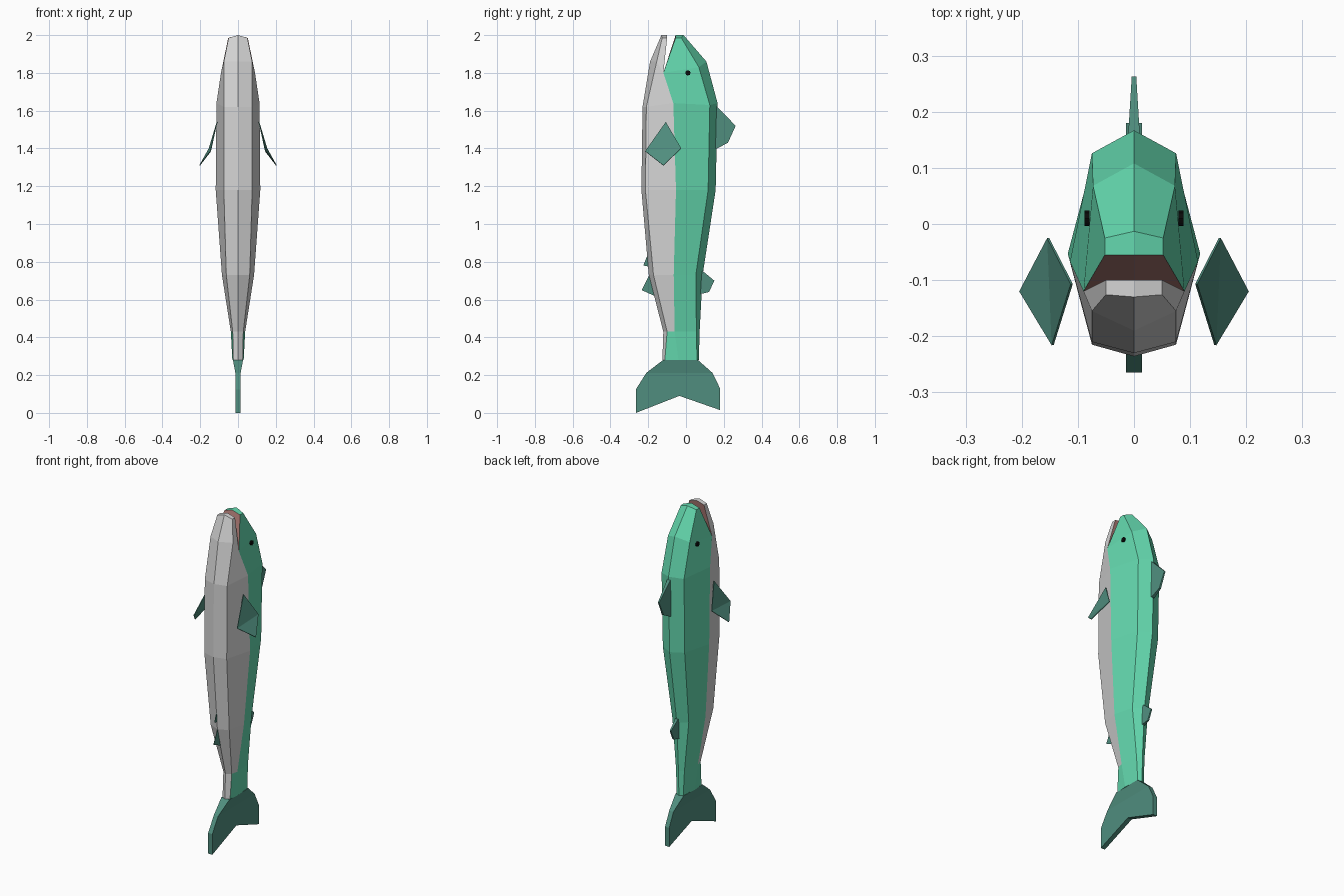
import bpy, bmesh, math
from mathutils import Matrix

if "Cube" in bpy.data.objects:
    bpy.data.objects.remove(bpy.data.objects["Cube"], do_unlink=True)


def material(name, rgb):
    m = bpy.data.materials.new(name)
    m.use_nodes = True
    m.diffuse_color = (*rgb, 1)
    m.node_tree.nodes["Principled BSDF"].inputs["Base Color"].default_value = (*rgb, 1)
    return m


GREEN = material("sea_green", (0.125, 0.68, 0.42))
WHITE = material("belly_grey", (0.66, 0.66, 0.66))
TEAL = material("fin_teal", (0.08, 0.27, 0.21))
MOUTH = material("mouth_pink", (0.40, 0.19, 0.17))
BLACK = material("eye_black", (0.003, 0.003, 0.003))


def finish(name, bm, mats):
    bmesh.ops.recalc_face_normals(bm, faces=bm.faces[:])
    mesh = bpy.data.meshes.new(name)
    bm.to_mesh(mesh)
    bm.free()
    for m in mats:
        mesh.materials.append(m)
    ob = bpy.data.objects.new(name, mesh)
    bpy.context.collection.objects.link(ob)
    return ob


def plate(name, outline):
    """Fin in the middle plane; outline points are (y, z, half thickness)."""
    bm = bmesh.new()
    a = [bm.verts.new((-h, y, z)) for y, z, h in outline]
    b = [bm.verts.new((h, y, z)) for y, z, h in outline]
    n = len(outline)
    bm.faces.new(a)
    bm.faces.new(b[::-1])
    for i in range(n):
        j = (i + 1) % n
        bm.faces.new((a[i], b[i], b[j], a[j]))
    return finish(name, bm, [TEAL])


# Body: half sections from spine, back corner, side, belly corner to belly centre
sections = [
    [(0, .068, .28), (.022, .058, .28), (.03, -.04, .28), (.025, -.112, .28), (0, -.125, .28)],
    [(0, .072, .43), (.028, .055, .43), (.038, -.06, .43), (.028, -.10, .43), (0, -.12, .43)],
    [(0, .088, .73), (.055, .052, .73), (.085, -.065, .73), (.062, -.172, .73), (0, -.197, .73)],
    [(0, .157, 1.18), (.073, .117, 1.18), (.118, -.053, 1.18), (.075, -.215, 1.18), (0, -.236, 1.18)],
    [(0, .167, 1.64), (.075, .126, 1.63), (.114, -.067, 1.64), (.075, -.21, 1.62), (0, -.23, 1.62)],
    [(0, .108, 1.86), (.073, .068, 1.83), (.09, -.12, 1.80), (.075, -.155, 1.86), (0, -.19, 1.86)],
]
bm = bmesh.new()
rings = [[bm.verts.new(p) for p in s] for s in sections]


def face(vs, mat):
    bm.faces.new(vs).material_index = mat


for i, (lo, hi) in enumerate(zip(rings, rings[1:])):
    for k in range(4):
        white = k == 3 or (k == 2 and i > 0)
        face((lo[k], lo[k + 1], hi[k + 1], hi[k]), 1 if white else 0)
face(rings[0], 0)

# Open jaws, meeting at the mouth corner
spine, corner, side, belly_corner, belly = rings[-1]
hinge = bm.verts.new((0, -.12, 1.80))
u0, u1, u2, u3 = [bm.verts.new(p) for p in
                  [(0, -.013, 2.0), (.052, -.025, 1.985), (.052, -.055, 1.985), (0, -.055, 2.0)]]
d0, d1, d2, d3 = [bm.verts.new(p) for p in
                  [(0, -.13, 2.0), (.05, -.126, 1.985), (.05, -.10, 1.985), (0, -.10, 2.0)]]
face((spine, corner, u1, u0), 0)
face((corner, side, u2, u1), 0)
face((u0, u1, u2, u3), 0)
face((belly, belly_corner, d1, d0), 1)
face((belly_corner, side, d2, d1), 1)
face((d0, d1, d2, d3), 1)
face((side, hinge, u3, u2), 2)
face((side, hinge, d3, d2), 2)
bmesh.ops.mirror(bm, geom=bm.verts[:] + bm.edges[:] + bm.faces[:],
                 matrix=Matrix.Identity(4), axis='X', merge_dist=.0005)
bmesh.ops.remove_doubles(bm, verts=bm.verts[:], dist=.0005)
finish("body", bm, [GREEN, WHITE, MOUTH])

# Tail: tapering root and forked fluke
T = .014
plate("tail_root", [(.062, .281, .027), (-.12, .281, .027), (-.21, .212, T), (.14, .212, T)])
plate("tail_fluke", [(.14, .212, T), (.18, .13, T), (.18, .015, T), (-.035, .09, T),
                     (-.265, 0, T), (-.265, .125, T), (-.21, .212, T)])

# Back fins and thin belly fins
plate("back_fin", [(.12, 1.64, .011), (.165, 1.62, .01), (.263, 1.52, .004),
                   (.222, 1.43, .006), (.165, 1.40, .01), (.12, 1.40, .011)])
plate("rear_back_fin", [(.06, .76, .01), (.09, .75, .009), (.15, .70, .004),
                        (.122, .64, .005), (.08, .63, .009), (.05, .64, .01)])
plate("belly_fin", [(-.17, .86, .001), (-.202, .84, .001), (-.226, .78, .001), (-.17, .77, .001)])
plate("rear_belly_fin", [(-.16, .74, .001), (-.195, .73, .001), (-.235, .65, .001),
                         (-.168, .62, .001), (-.14, .63, .001)])

# Side fins and eyes
for s, label in ((1, "left"), (-1, "right")):
    bm = bmesh.new()
    root, back, tip, front = [bm.verts.new((s * x, y, z)) for x, y, z in
                              [(.111, -.107, 1.54), (.153, -.025, 1.40),
                               (.203, -.12, 1.31), (.145, -.216, 1.385)]]
    bm.faces.new((root, back, front))
    bm.faces.new((back, tip, front))
    fin = finish(label + "_side_fin", bm, [TEAL])
    mod = fin.modifiers.new("thickness", 'SOLIDIFY')
    mod.thickness = .004
    mod.offset = 0

    bm = bmesh.new()
    bmesh.ops.create_cone(bm, cap_ends=True, segments=8, radius1=.014, radius2=.014, depth=.009,
                          matrix=Matrix.Translation((s * .084, .01, 1.80))
                          @ Matrix.Rotation(math.pi / 2, 4, 'Y'))
    finish(label + "_eye", bm, [BLACK])
